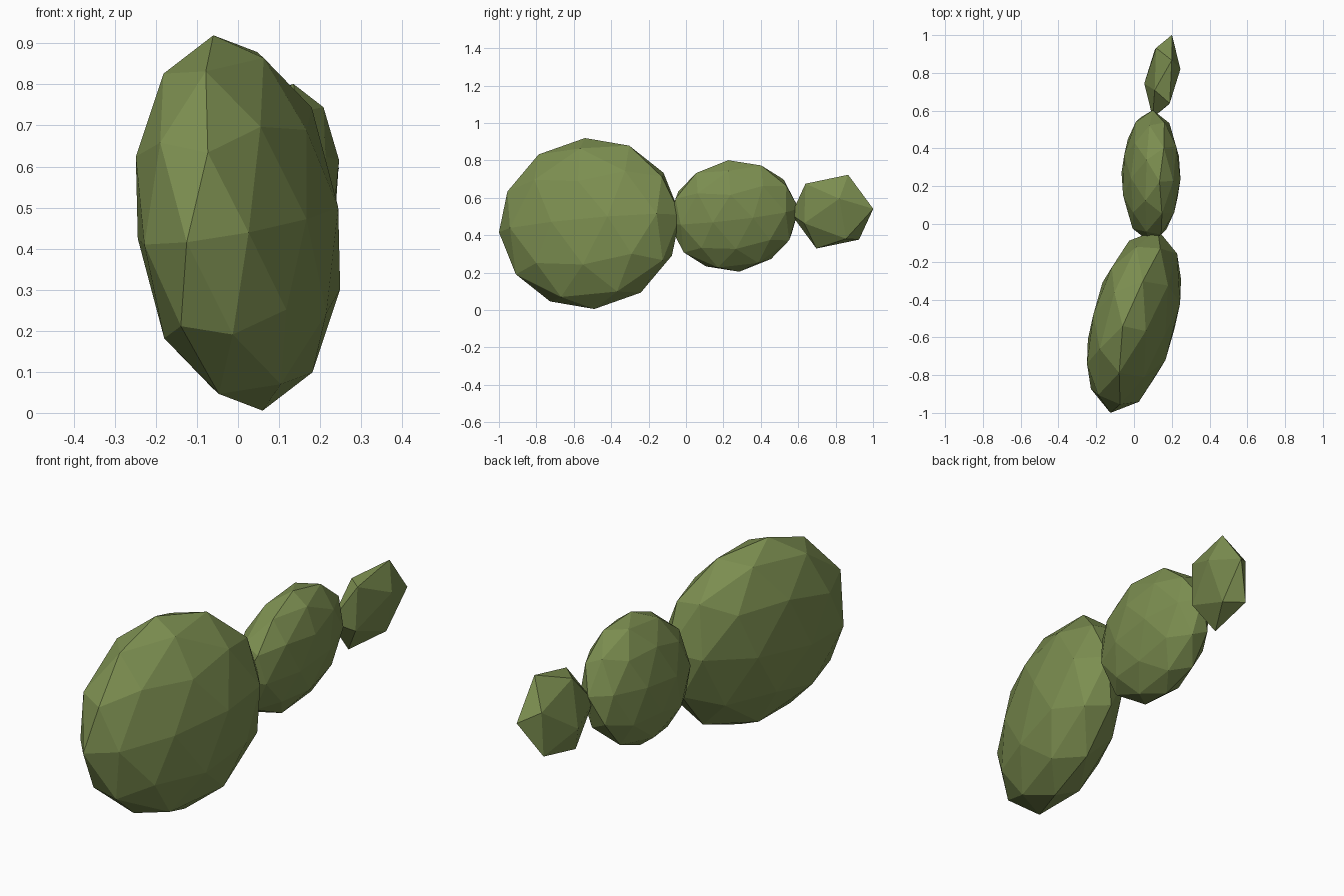
import bpy, bmesh
from mathutils import Matrix, Vector

if "Cube" in bpy.data.objects:
    bpy.data.objects.remove(bpy.data.objects["Cube"])

green = bpy.data.materials.new("cactus_green")
green.diffuse_color = (0.20, 0.27, 0.08, 1)
green.use_nodes = True
green.node_tree.nodes["Principled BSDF"].inputs["Base Color"].default_value = green.diffuse_color


def pad(name, subdivisions, center, thickness, length, height):
    """Flattened icosphere; the last three arguments are its half-axes."""
    bm = bmesh.new()
    bmesh.ops.create_icosphere(bm, subdivisions=subdivisions, radius=1)
    axes = Matrix((thickness, length, height)).transposed().to_4x4()
    bm.transform(Matrix.Translation(Vector(center)) @ axes)
    mesh = bpy.data.meshes.new(name)
    bm.to_mesh(mesh)
    bm.free()
    mesh.materials.append(green)
    obj = bpy.data.objects.new(name, mesh)
    bpy.context.collection.objects.link(obj)


# Three pads in a chain, shrinking towards the back
pad("large_pad", 2, (0, -0.515, 0.4625),
    (0.216, -0.058, 0.025), (0.125, 0.485, 0.047), (-0.06, -0.025, 0.457))
pad("middle_pad", 2, (0.09, 0.255, 0.503),
    (0.152, -0.004, -0.023), (0.01, 0.348, 0.04), (0.045, -0.03, 0.298))
pad("small_pad", 1, (0.15, 0.782, 0.526),
    (0.082, 0, -0.021), (0.007, 0.213, -0.079), (0.05, 0.085, 0.197))
